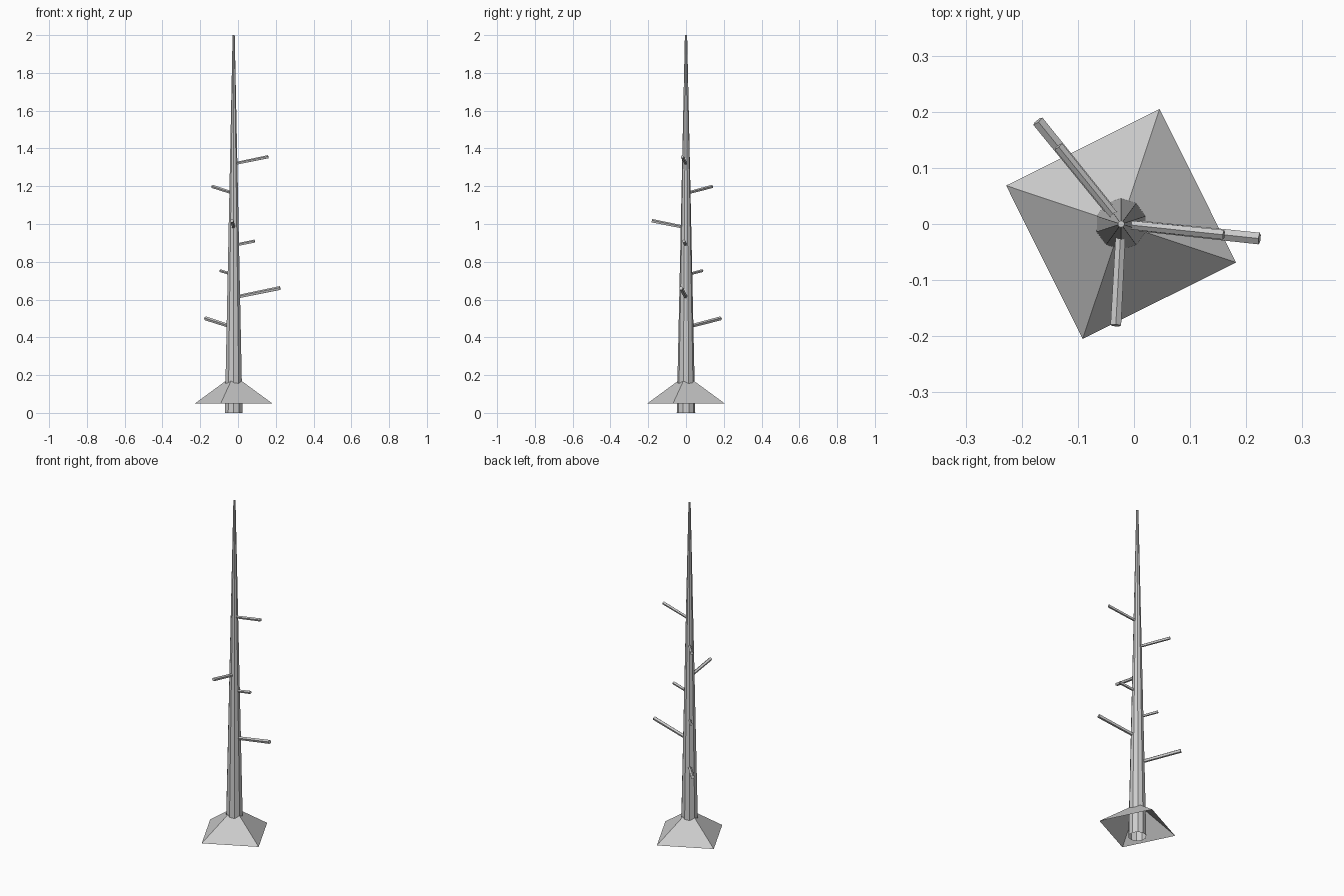
import bpy, bmesh, math
from mathutils import Matrix, Vector

if "Cube" in bpy.data.objects:
    bpy.data.objects.remove(bpy.data.objects["Cube"])

CX = -0.023  # trunk axis


def tapered(name, sides, r1, r2, depth, matrix, open_bottom=False):
    """Flat-shaded tapered prism rising along local z from the origin."""
    bm = bmesh.new()
    bmesh.ops.create_cone(bm, cap_ends=True, segments=sides, radius1=r1, radius2=r2,
                          depth=depth, matrix=Matrix.Translation((0, 0, depth / 2)))
    bmesh.ops.remove_doubles(bm, verts=bm.verts, dist=1e-5)
    if open_bottom:
        low = [f for f in bm.faces if all(v.co.z < 1e-4 for v in f.verts)]
        bmesh.ops.delete(bm, geom=low, context='FACES')
    bm.transform(matrix)
    me = bpy.data.meshes.new(name)
    bm.to_mesh(me)
    bm.free()
    ob = bpy.data.objects.new(name, me)
    bpy.context.collection.objects.link(ob)
    return ob


# Trunk: ten-sided tapering pole, open underneath
tapered("trunk", 10, 0.049, 0.006, 2.0, Matrix.Translation((CX, 0, 0)), True)

# Root flare: hollow four-sided pyramid skirt
tapered("base_skirt", 4, 0.216, 0.0, 0.15,
        Matrix.Translation((CX, 0, 0.05)) @ Matrix.Rotation(math.radians(-18.5), 4, 'Z'), True)

# Branch stubs: height on the axis, heading, horizontal reach, radius
branches = [
    (0.452, 129, 0.236, 0.011),
    (0.610, -6, 0.248, 0.011),
    (0.730, 129, 0.112, 0.008),
    (0.886, -6, 0.112, 0.009),
    (0.980, 267, 0.181, 0.010),
    (1.162, 129, 0.178, 0.009),
    (1.318, -6, 0.184, 0.009),
]
for i, (z, heading, reach, r) in enumerate(branches, 1):
    a = math.radians(heading)
    tilt = math.radians(78.5)
    m = (Matrix.Translation((CX, 0, z)) @ Matrix.Rotation(a, 4, 'Z')
         @ Matrix.Rotation(tilt, 4, 'Y') @ Matrix.Rotation(math.radians(90), 4, 'Z'))
    tapered(f"branch_{i}", 5, r * 0.9, r, reach / math.sin(tilt), m)
